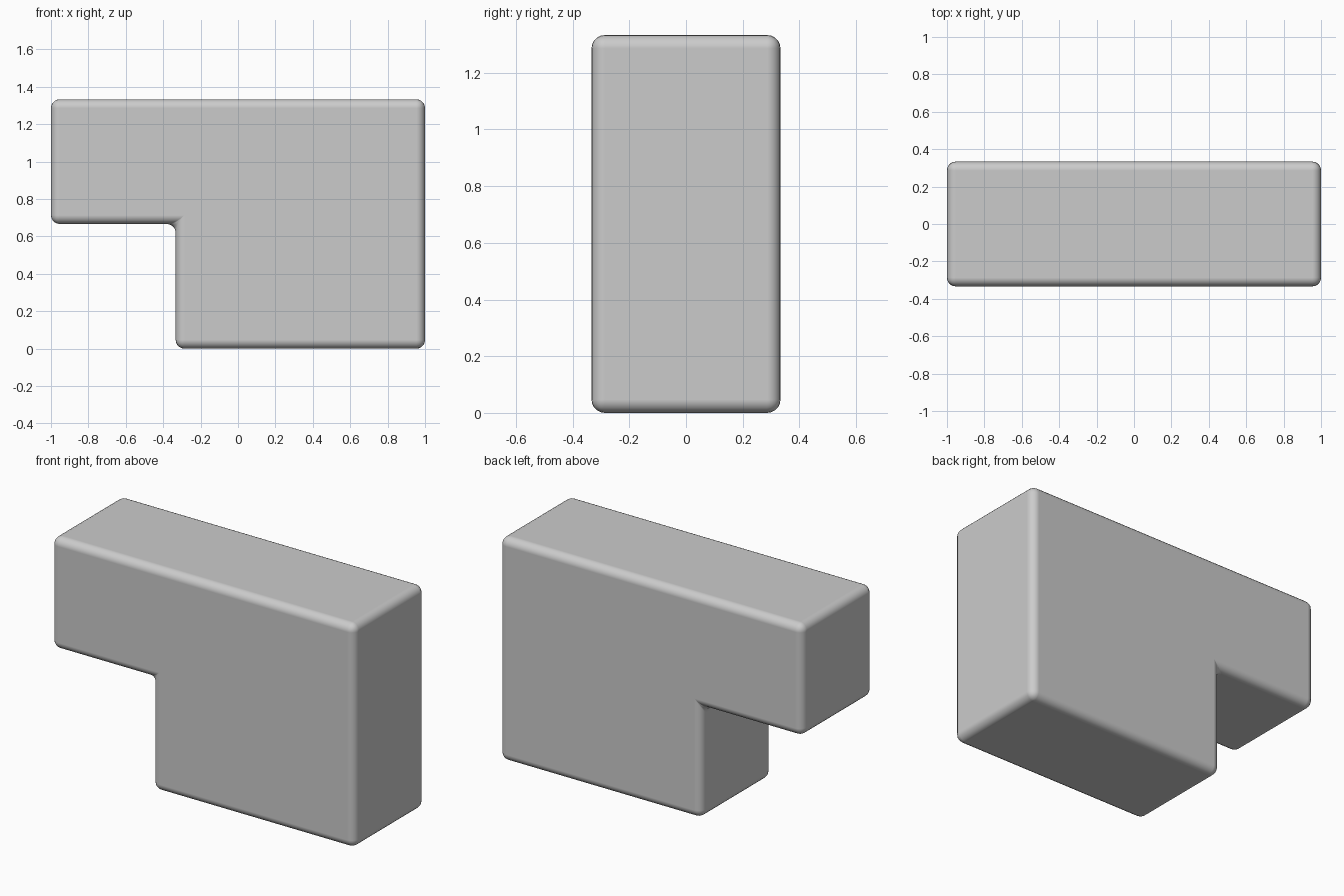
import bpy, bmesh
from mathutils import Vector

if "Cube" in bpy.data.objects:
    bpy.data.objects.remove(bpy.data.objects["Cube"])

U = 2 / 3  # one grid unit of the block

# Stepped side profile (x, z), extruded through the depth
profile = [(-U / 2, 0), (1, 0), (1, 2 * U), (-1, 2 * U), (-1, U), (-U / 2, U)]
bm = bmesh.new()
face = bm.faces.new([bm.verts.new((x, -U / 2, z)) for x, z in profile])
ext = bmesh.ops.extrude_face_region(bm, geom=[face])
bmesh.ops.translate(bm, vec=Vector((0, U, 0)),
                    verts=[v for v in ext["geom"] if isinstance(v, bmesh.types.BMVert)])
bmesh.ops.recalc_face_normals(bm, faces=bm.faces)

mesh = bpy.data.meshes.new("stepped_block")
bm.to_mesh(mesh)
bm.free()
block = bpy.data.objects.new("stepped_block", mesh)
bpy.context.collection.objects.link(block)

# Rounded edges, including the inner corner
for p in mesh.polygons:
    p.use_smooth = True
bevel = block.modifiers.new("rounded_edges", "BEVEL")
bevel.width = 0.047
bevel.segments = 5
bevel.limit_method = 'ANGLE'
bevel.harden_normals = True
